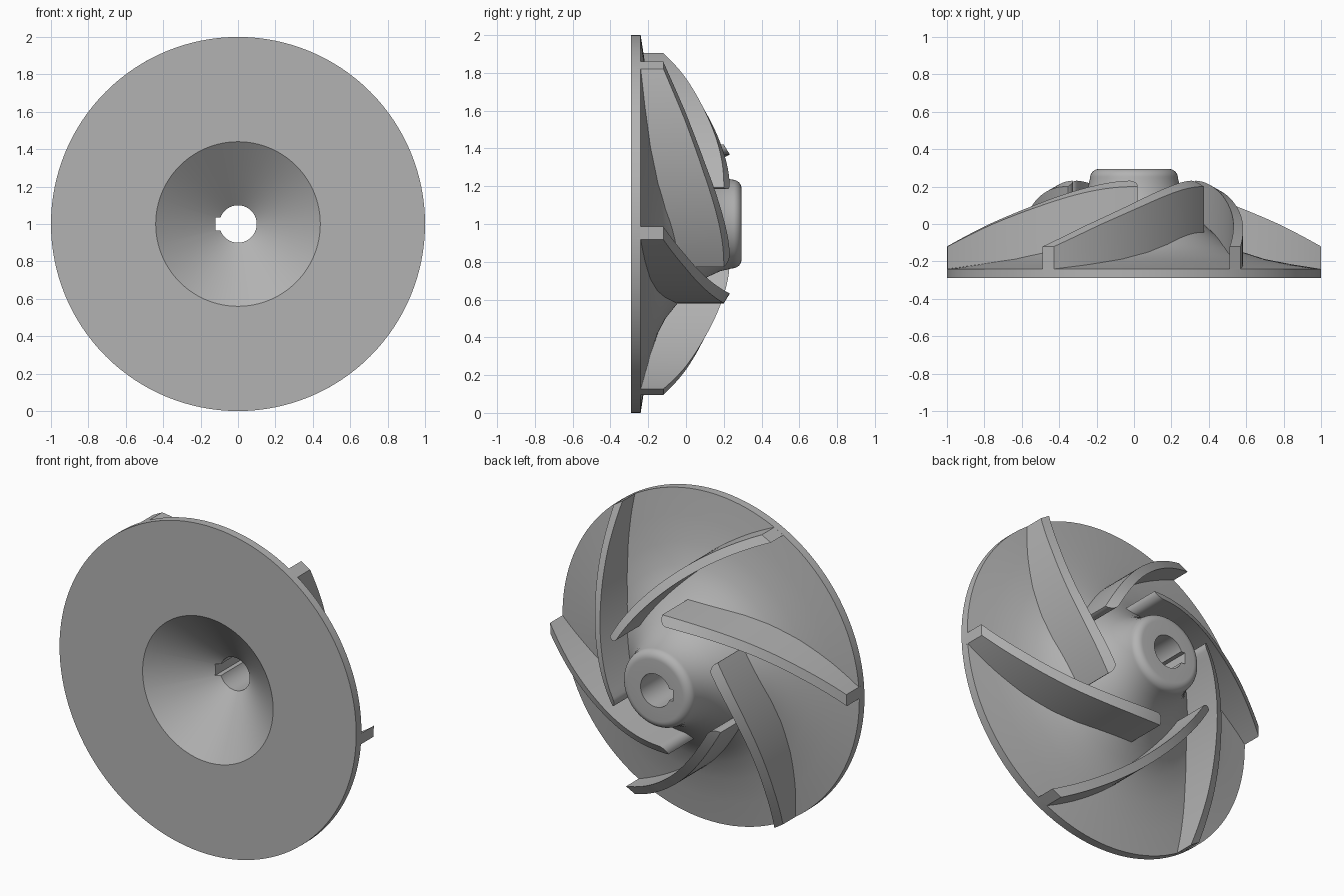
import bpy, bmesh, math
from mathutils import Matrix

cube = bpy.data.objects.get("Cube")
if cube:
    bpy.data.objects.remove(cube, do_unlink=True)

mat = bpy.data.materials.new("cast_metal_grey")
mat.use_nodes = True
GREY = (0.45, 0.45, 0.45, 1)
mat.diffuse_color = GREY
mat.node_tree.nodes["Principled BSDF"].inputs["Base Color"].default_value = GREY

CENTRE = Matrix.Translation((0, 0, 1))


def make_object(name, bm):
    bmesh.ops.recalc_face_normals(bm, faces=bm.faces)
    mesh = bpy.data.meshes.new(name)
    bm.to_mesh(mesh)
    bm.free()
    obj = bpy.data.objects.new(name, mesh)
    bpy.context.collection.objects.link(obj)
    mesh.materials.append(mat)
    return obj


def smooth(obj):
    bpy.ops.object.select_all(action="DESELECT")
    obj.select_set(True)
    bpy.context.view_layer.objects.active = obj
    bpy.ops.object.shade_smooth_by_angle(angle=math.radians(30))


def height_at(profile, r):
    """Height along the axis at radius r, profile running from rim to hub."""
    for (r0, y0), (r1, y1) in zip(profile, profile[1:]):
        if r >= r1:
            return y0 + (y1 - y0) * (r - r0) / (r1 - r0)
    return profile[-1][1]


# Backplate and hub, turned around the y axis
slope = [(1, -.24), (.85, -.217), (.7, -.188), (.58, -.15), (.5, -.108), (.42, -.045),
         (.37, .002), (.32, .058), (.28, .115), (.25, .18), (.235, .245)]
BORE, FRONT, TOP = .1, -.29, .295
fillet = [(.185 + .05 * math.cos(a), .245 + .05 * math.sin(a))
          for a in (math.pi / 2 * i / 8 for i in range(1, 9))]
section = [(1, FRONT)] + slope + fillet + [(BORE, TOP), (BORE, -.03), (.44, FRONT)]

STEPS = 128
bm = bmesh.new()
rings = [[bm.verts.new((r * math.cos(t), y, r * math.sin(t)))
          for t in (2 * math.pi * i / STEPS for i in range(STEPS))]
         for r, y in section]
for a, b in zip(rings, rings[1:] + rings[:1]):
    for i in range(STEPS):
        j = (i + 1) % STEPS
        bm.faces.new((a[i], a[j], b[j], b[i]))
bm.transform(CENTRE)
backplate = make_object("backplate_and_hub", bm)

# Keyway cut along one side of the bore
bm = bmesh.new()
bmesh.ops.create_cube(bm, size=1, matrix=Matrix.Translation((-.08, 0, 1)) @ Matrix.Diagonal((.08, 1, .07, 1)))
cutter = make_object("keyway_cutter", bm)
cutter.hide_render = True
cut = backplate.modifiers.new("keyway", "BOOLEAN")
cut.operation, cut.solver, cut.object = "DIFFERENCE", "EXACT", cutter
bpy.context.view_layer.objects.active = backplate
bpy.ops.object.modifier_apply(modifier=cut.name)
bpy.data.objects.remove(cutter, do_unlink=True)
smooth(backplate)

# Curved blades: arcs tangent to the inner circle, one rounded inner corner
K, R, THICK, ROUND = 1.22, 1.64, .052, .047
TIP = -.02
crest = [(1, -.12), (.8, -.005), (.6, .1), (.42, .2), (.36, .237), (.3, .26)]


def arc_point(radius, angle):
    return radius * math.sin(angle), K - radius * math.cos(angle)


def rim_angle(radius):
    z = (K * K + 1 - radius * radius) / (2 * K)
    return math.atan2(math.sqrt(1 - z * z), K - z)


def blade_footprint():
    """Pairs of outer and inner points from the tip to the rim."""
    pairs = []
    for i in range(7):
        d = ROUND * (1 - math.cos(math.pi / 2 * i / 6))
        w = THICK - ROUND + math.sqrt(max(0, ROUND ** 2 - (ROUND - d) ** 2))
        angle = (TIP + d) / R
        pairs.append((arc_point(R, angle), arc_point(R - w, angle)))
    start, inner = (TIP + ROUND) / R, R - THICK
    for i in range(1, 33):
        f = i / 32
        pairs.append((arc_point(R, start + f * (rim_angle(R) - start)),
                      arc_point(inner, start + f * (rim_angle(inner) - start))))
    return pairs


def make_blade(index):
    bm = bmesh.new()
    columns = []
    for outer, inner in blade_footprint():
        ro, ri = math.hypot(*outer), math.hypot(*inner)
        corners = [(outer, height_at(slope, ro) - .02), (inner, height_at(slope, ri) - .02),
                   (inner, height_at(crest, ri)), (outer, height_at(crest, ro))]
        columns.append([bm.verts.new((p[0], y, p[1])) for p, y in corners])
    for a, b in zip(columns, columns[1:]):
        for i in range(4):
            j = (i + 1) % 4
            bm.faces.new((a[i], a[j], b[j], b[i]))
    bm.faces.new(columns[0])
    bm.faces.new(columns[-1])
    bm.transform(CENTRE @ Matrix.Rotation(math.radians(60 * index), 4, "Y"))
    smooth(make_object(f"blade_{index + 1}", bm))


for n in range(6):
    make_blade(n)
